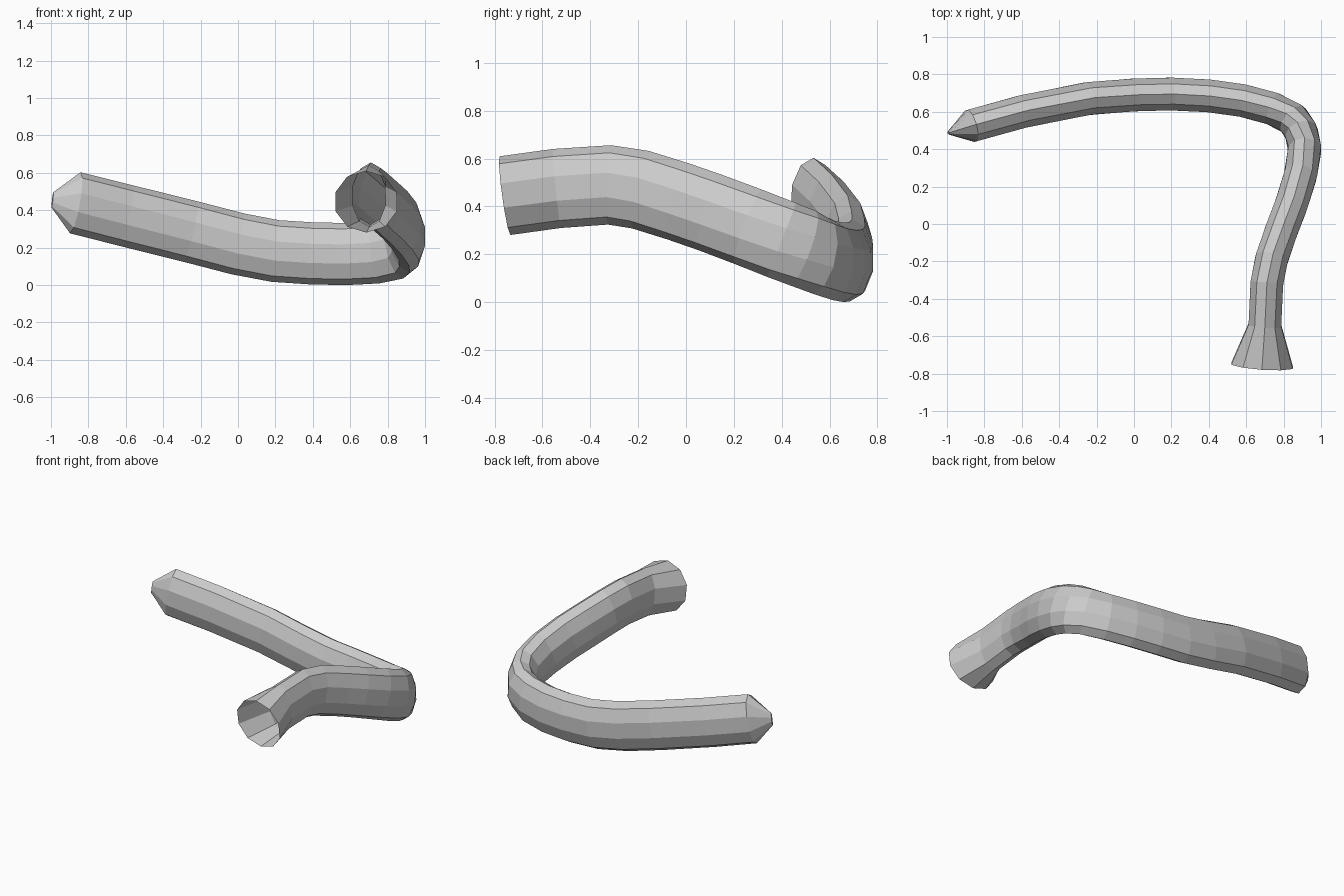
import bpy, bmesh
from math import sin, cos, pi
from mathutils import Vector

if "Cube" in bpy.data.objects:
    bpy.data.objects.remove(bpy.data.objects["Cube"])

SIDES = 10
W, H = 0.092, 0.166   # half width and half height of the oval section

# Centre line, from pointed tip to flared mouth: x, y, z, width scale, height scale
path = [
    (-0.992, 0.487, 0.455, 0.10, 0.25),
    (-0.87, 0.525, 0.44, 1, 1),
    (-0.60, 0.60, 0.372, 1, 1),
    (-0.25, 0.67, 0.285, 1, 1),
    (0.00, 0.69, 0.22, 1, 1),
    (0.20, 0.695, 0.182, 1, 1),
    (0.40, 0.685, 0.169, 1, 1),
    (0.58, 0.66, 0.166, 1, 1),
    (0.74, 0.617, 0.174, 1, 1),
    (0.85, 0.56, 0.195, 1, 1),
    (0.895, 0.49, 0.225, 1, 1),
    (0.913, 0.40, 0.26, 1, 1),
    (0.89, 0.26, 0.315, 1, 1),
    (0.84, 0.10, 0.375, 1, 1),
    (0.79, -0.03, 0.42, 1, 1),
    (0.735, -0.19, 0.47, 1, 1),
    (0.71, -0.32, 0.49, 1, 1),
    (0.70, -0.54, 0.475, 1, 1),
    (0.685, -0.757, 0.445, 1.88, 1),
]

bm = bmesh.new()
points = [Vector(p[:3]) for p in path]
rings = []
for i, p in enumerate(points):
    # Mitred tangent, oval kept upright
    before = (p - points[max(i - 1, 0)]).normalized()
    after = (points[min(i + 1, len(points) - 1)] - p).normalized()
    tangent = (before + after).normalized()
    side = tangent.cross(Vector((0, 0, 1))).normalized()
    up = side.cross(tangent)
    sw, sh = path[i][3:]
    rings.append([bm.verts.new(p + side * (W * sw * sin(2 * pi * k / SIDES))
                               + up * (H * sh * cos(2 * pi * k / SIDES)))
                  for k in range(SIDES)])

# Tube walls; the flared mouth stays open
for a, b in zip(rings, rings[1:]):
    for k in range(SIDES):
        n = (k + 1) % SIDES
        bm.faces.new((a[k], a[n], b[n], b[k]))
bm.faces.new(rings[0])   # blunt end of the tip
bmesh.ops.recalc_face_normals(bm, faces=bm.faces)

mesh = bpy.data.meshes.new("bent_tube")
bm.to_mesh(mesh)
bm.free()
tube = bpy.data.objects.new("bent_tube", mesh)
bpy.context.collection.objects.link(tube)
